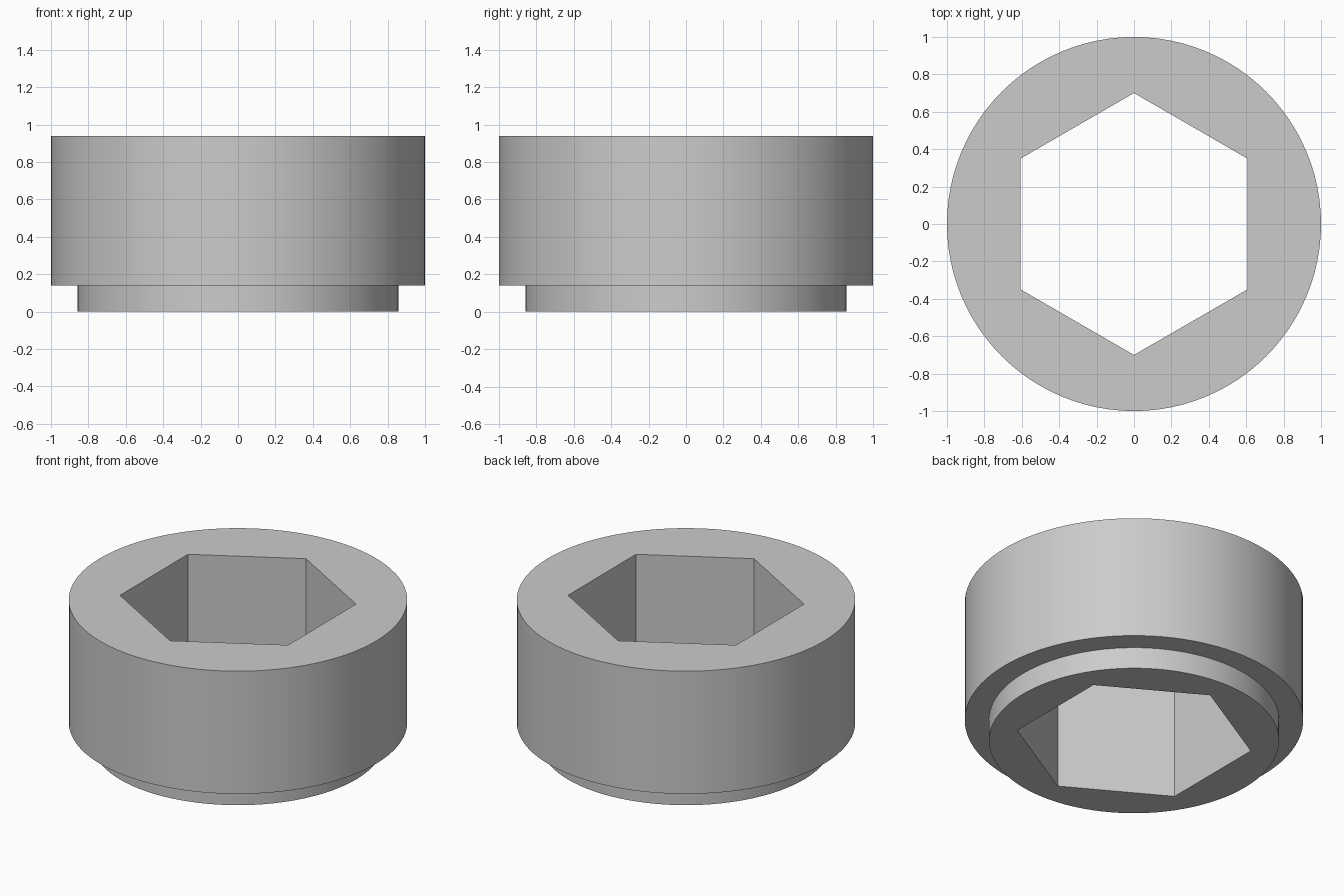
import bpy, bmesh, math

if "Cube" in bpy.data.objects:
    bpy.data.objects.remove(bpy.data.objects["Cube"])

SEGMENTS = 96
HEIGHT, STEP_Z = 0.94, 0.14
OUTER_R, COLLAR_R, HEX_R = 1.0, 0.857, 0.70

grey = bpy.data.materials.new("plain grey")
grey.diffuse_color = (0.6, 0.6, 0.6, 1)
grey.use_nodes = True
grey.node_tree.nodes["Principled BSDF"].inputs["Base Color"].default_value = grey.diffuse_color

bm = bmesh.new()


def ring(radius, z, count):
    """Closed loop of points, with a point on the +y axis."""
    return [bm.verts.new((radius * math.sin(2 * math.pi * i / count),
                          radius * math.cos(2 * math.pi * i / count), z))
            for i in range(count)]


def wall(a, b):
    """Quads between two rings with the same number of points."""
    n = len(a)
    for i in range(n):
        bm.faces.new((a[i], a[(i + 1) % n], b[(i + 1) % n], b[i]))


def hex_cap(circle, hexagon):
    """Flat face between a circle and the hexagonal opening."""
    step = len(circle) // 6
    for k in range(6):
        arc = [circle[(k * step + j) % len(circle)] for j in range(step + 1)]
        half = step // 2
        a, b = hexagon[k], hexagon[(k + 1) % 6]
        for j in range(step):
            bm.faces.new((arc[j], arc[j + 1], a if j < half else b))
        bm.faces.new((a, arc[half], b))


# Stepped outside: narrow collar, shoulder, wide body
collar_low = ring(COLLAR_R, 0, SEGMENTS)
collar_high = ring(COLLAR_R, STEP_Z, SEGMENTS)
body_low = ring(OUTER_R, STEP_Z, SEGMENTS)
body_high = ring(OUTER_R, HEIGHT, SEGMENTS)
wall(collar_low, collar_high)
wall(collar_high, body_low)
wall(body_low, body_high)

# Hexagonal through hole and the two end faces
hex_low, hex_high = ring(HEX_R, 0, 6), ring(HEX_R, HEIGHT, 6)
wall(hex_low, hex_high)
hex_cap(collar_low, hex_low)
hex_cap(body_high, hex_high)

bmesh.ops.recalc_face_normals(bm, faces=bm.faces)
mesh = bpy.data.meshes.new("hex_bushing")
bm.to_mesh(mesh)
bm.free()
mesh.materials.append(grey)
bushing = bpy.data.objects.new("hex_bushing", mesh)
bpy.context.collection.objects.link(bushing)

# Smooth round walls, crisp rims and hexagon corners
bpy.context.view_layer.objects.active = bushing
bushing.select_set(True)
bpy.ops.object.shade_smooth_by_angle(angle=math.radians(30))
